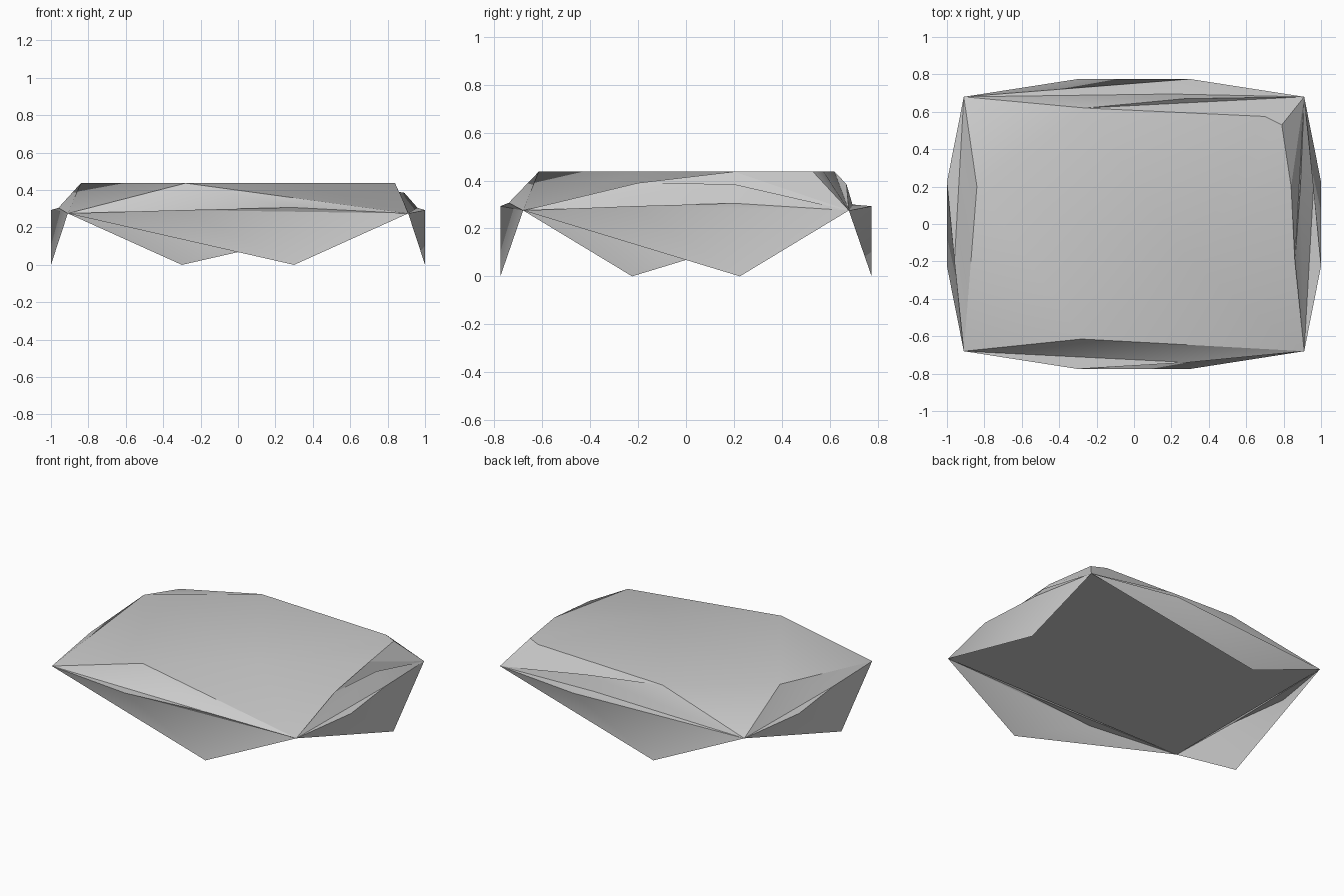
import bpy
import bmesh
import math

if "Cube" in bpy.data.objects:
    bpy.data.objects.remove(bpy.data.objects["Cube"], do_unlink=True)

# One plain grey cloth colour
cloth = bpy.data.materials.new("cloth_grey")
cloth.use_nodes = True
GREY = (0.6, 0.6, 0.6, 1)
cloth.diffuse_color = GREY
cloth.node_tree.nodes["Principled BSDF"].inputs["Base Color"].default_value = GREY

TOP, RIM, LEDGE = 0.437, 0.275, 0.293
X, Y = 0.91, 0.68


def build(name, make):
    bm = bmesh.new()
    make(bm)
    mesh = bpy.data.meshes.new(name)
    bm.to_mesh(mesh)
    bm.free()
    mesh.materials.append(cloth)
    obj = bpy.data.objects.new(name, mesh)
    bpy.context.collection.objects.link(obj)
    bpy.ops.object.select_all(action="DESELECT")
    obj.select_set(True)
    bpy.context.view_layer.objects.active = obj
    bpy.ops.object.shade_smooth_by_angle(angle=math.radians(30))
    return obj


# Rim corners
fl, fr, br, bl = (-X, -Y, RIM), (X, -Y, RIM), (X, Y, RIM), (-X, Y, RIM)

# Crest of each side, where the top sheet folds down
crest_f, crest_r = (-0.28, -0.615, TOP), (0.84, 0.2, TOP)
crest_b, crest_l = (-0.26, 0.62, TOP), (-0.84, 0.2, TOP)


# Pleats on a side: every ridge point is joined to both rim corners
def pleats(start, end, ridge):
    def make(bm):
        a, b = bm.verts.new(start), bm.verts.new(end)
        pts = [bm.verts.new(p) for p in ridge]
        for p, q in zip(pts, pts[1:]):
            bm.faces.new((a, q, p))
            bm.faces.new((p, q, b))
    return make


build("front_drape", pleats(fl, fr, [
    crest_f, (0.29, -0.74, 0.307), (-0.3, -0.775, LEDGE), (0.3, -0.775, 0)]))
build("right_drape", pleats(fr, br, [
    crest_r, (0.86, -0.2, 0.39), (0.89, 0.2, 0.385), (0.96, 0.2, 0.305),
    (1, -0.225, LEDGE), (1, 0.225, 0)]))
build("back_drape", pleats(br, bl, [
    crest_b, (0.27, 0.67, 0.385), (0.2, 0.695, 0.3),
    (0.3, 0.775, LEDGE), (-0.3, 0.775, 0)]))
build("left_drape", pleats(bl, fl, [
    crest_l, (-0.96, -0.2, 0.305), (-1, 0.225, LEDGE), (-1, -0.225, 0)]))


# Top sheet: a fan round an inner point, with drooping corners
def top_sheet(bm):
    centre = bm.verts.new((0.3, -0.2, TOP))
    cut_a, cut_b = (0.79, 0.53, TOP), (0.7, 0.575, TOP)
    v = {p: bm.verts.new(p) for p in
         (fl, fr, br, bl, crest_f, crest_r, crest_b, crest_l, cut_a, cut_b)}
    loop = [crest_f, fr, crest_r, cut_a, cut_b, crest_b, crest_l]
    for p, q in zip(loop, loop[1:] + loop[:1]):
        bm.faces.new((centre, v[p], v[q]))
    for tri in ((crest_l, fl, crest_f), (crest_b, bl, crest_l),
                (crest_r, br, cut_a), (cut_a, br, cut_b), (cut_b, br, crest_b)):
        bm.faces.new([v[p] for p in tri])


build("top_sheet", top_sheet)


# Flat underside
def underside(bm):
    bm.faces.new([bm.verts.new(p) for p in (fl, bl, br, fr)])


build("underside", underside)
